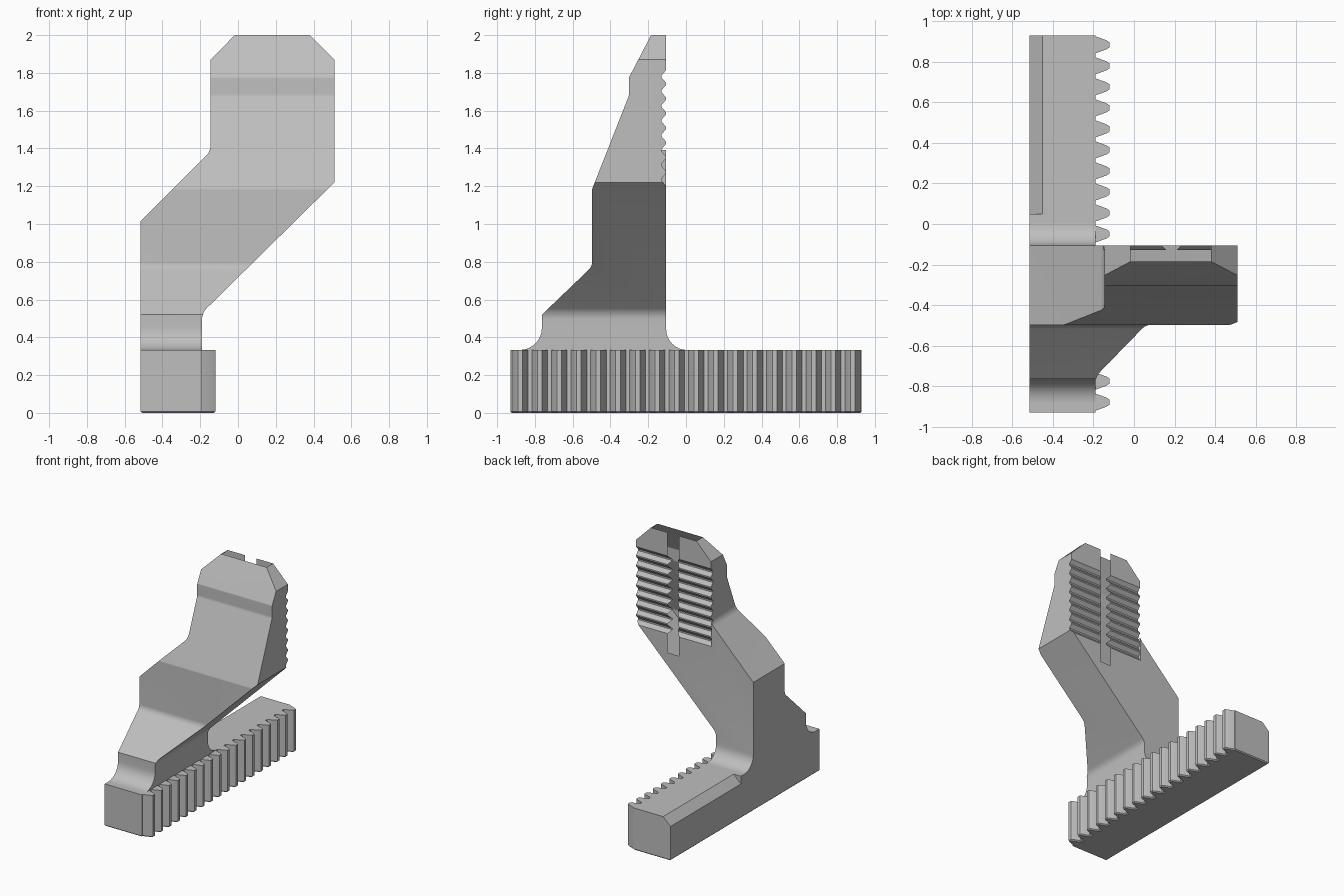
import bpy, bmesh, math
from mathutils import Vector

if "Cube" in bpy.data.objects:
    bpy.data.objects.remove(bpy.data.objects["Cube"])

steel = bpy.data.materials.new("grey_steel")
steel.use_nodes = True
grey = (0.52, 0.52, 0.52, 1)
steel.diffuse_color = grey
steel.node_tree.nodes["Principled BSDF"].inputs["Base Color"].default_value = grey


def rounded(points, steps=8):
    """Outline from (u, v) corners, or (u, v, radius) for filleted corners."""
    out = []
    for i, p in enumerate(points):
        corner = Vector(p[:2])
        if len(p) == 2:
            out.append(corner)
            continue
        a = (Vector(points[i - 1][:2]) - corner).normalized()
        b = (Vector(points[(i + 1) % len(points)][:2]) - corner).normalized()
        half = a.angle(b) / 2
        center = corner + (a + b).normalized() * p[2] / math.sin(half)
        start = corner + a * p[2] / math.tan(half) - center
        end = corner + b * p[2] / math.tan(half) - center
        sweep = math.pi - 2 * half
        for k in range(steps + 1):
            t = k / steps
            out.append(center + (start * math.sin((1 - t) * sweep)
                                 + end * math.sin(t * sweep)) / math.sin(sweep))
    return out


def prism(name, outlines, axis, low, high, bottom_bevel=0):
    """Extrude outlines along an axis; the outline uses the other two axes in order."""
    bm = bmesh.new()
    for outline in outlines:
        verts = []
        for p in outline:
            co = list(p)
            co.insert(axis, low)
            verts.append(bm.verts.new(co))
        face = bm.faces.new(verts)
        new = bmesh.ops.extrude_face_region(bm, geom=[face])["geom"]
        shift = Vector((0, 0, 0))
        shift[axis] = high - low
        bmesh.ops.translate(bm, vec=shift,
                            verts=[g for g in new if isinstance(g, bmesh.types.BMVert)])
    bmesh.ops.recalc_face_normals(bm, faces=bm.faces)
    if bottom_bevel:
        edges = [e for e in bm.edges if all(v.co.z < 0.001 for v in e.verts)]
        bmesh.ops.bevel(bm, geom=edges, offset=bottom_bevel, segments=1, affect='EDGES')
    mesh = bpy.data.meshes.new(name)
    bm.to_mesh(mesh)
    bm.free()
    mesh.materials.append(steel)
    obj = bpy.data.objects.new(name, mesh)
    bpy.context.collection.objects.link(obj)
    return obj


def boolean(target, tool, operation):
    tool.hide_render = True
    mod = target.modifiers.new(operation.lower(), 'BOOLEAN')
    mod.operation, mod.object, mod.solver = operation, tool, 'EXACT'
    bpy.context.view_layer.objects.active = target
    bpy.ops.object.modifier_apply(modifier=mod.name)
    bpy.data.objects.remove(tool)


# Toothed base bar
left, right, end, top = -0.515, -0.19, 0.93, 0.333
bar = [(left, end), (left, -end), (right, -end)]
for i in range(18):
    y = -0.878 + i * 0.1036
    bar += [(right, y - 0.042), (-0.135, y - 0.022), (-0.12, y - 0.012),
            (-0.12, y + 0.012), (-0.135, y + 0.022), (right, y + 0.042)]
bar.append((right, end))
base = prism("rack_base", [bar], 2, 0, top, 0.008)

# Long chamfer on the outer top edge of the bar
wedge = [(left - 0.06, top - 0.12), (left + 0.125, top + 0.06), (left - 0.06, top + 0.06)]
boolean(base, prism("chamfer_cutter", [wedge], 1, 0.05, 1), 'DIFFERENCE')

# Offset arm: front outline crossed with side outline
front = rounded([(left, top), (right, top), (right, 0.53, 0.08), (0.51, 1.22),
                 (0.51, 1.87), (0.38, 2), (-0.017, 2), (-0.145, 1.87),
                 (-0.145, 1.385, 0.08), (left, 1.015)])
side = rounded([(-0.885, top), (-0.763, top, 0.117), (-0.763, 0.52), (-0.497, 0.775, 0.06),
                (-0.497, 1.185, 0.03), (-0.302, 1.68, 0.05), (-0.302, 1.775, 0.02),
                (-0.185, 2), (-0.105, 2), (-0.105, top, 0.11), (0.01, top)])
arm = prism("offset_arm", [front], 1, -1, 1)
boolean(arm, prism("side_cutter", [side], 0, -1, 1), 'INTERSECT')

# Gripping serrations on the back of the head
grooves = []
for i in range(8):
    z = 1.235 + i * 0.078
    grooves.append([(-0.09, z - 0.037), (-0.09, z + 0.037), (-0.105, z + 0.034),
                    (-0.129, z + 0.006), (-0.129, z - 0.006), (-0.105, z - 0.034)])
boolean(arm, prism("serration_cutter", grooves, 0, -0.15, 0.6), 'DIFFERENCE')

# Upright V groove through the serrations
vee = [(0.115, -0.085), (0.185, -0.152), (0.255, -0.085)]
boolean(arm, prism("groove_cutter", [vee], 2, 1.05, 2.1), 'DIFFERENCE')

for obj in (base, arm):
    bpy.ops.object.select_all(action='DESELECT')
    obj.select_set(True)
    bpy.context.view_layer.objects.active = obj
    bpy.ops.object.shade_smooth_by_angle(angle=math.radians(20))
